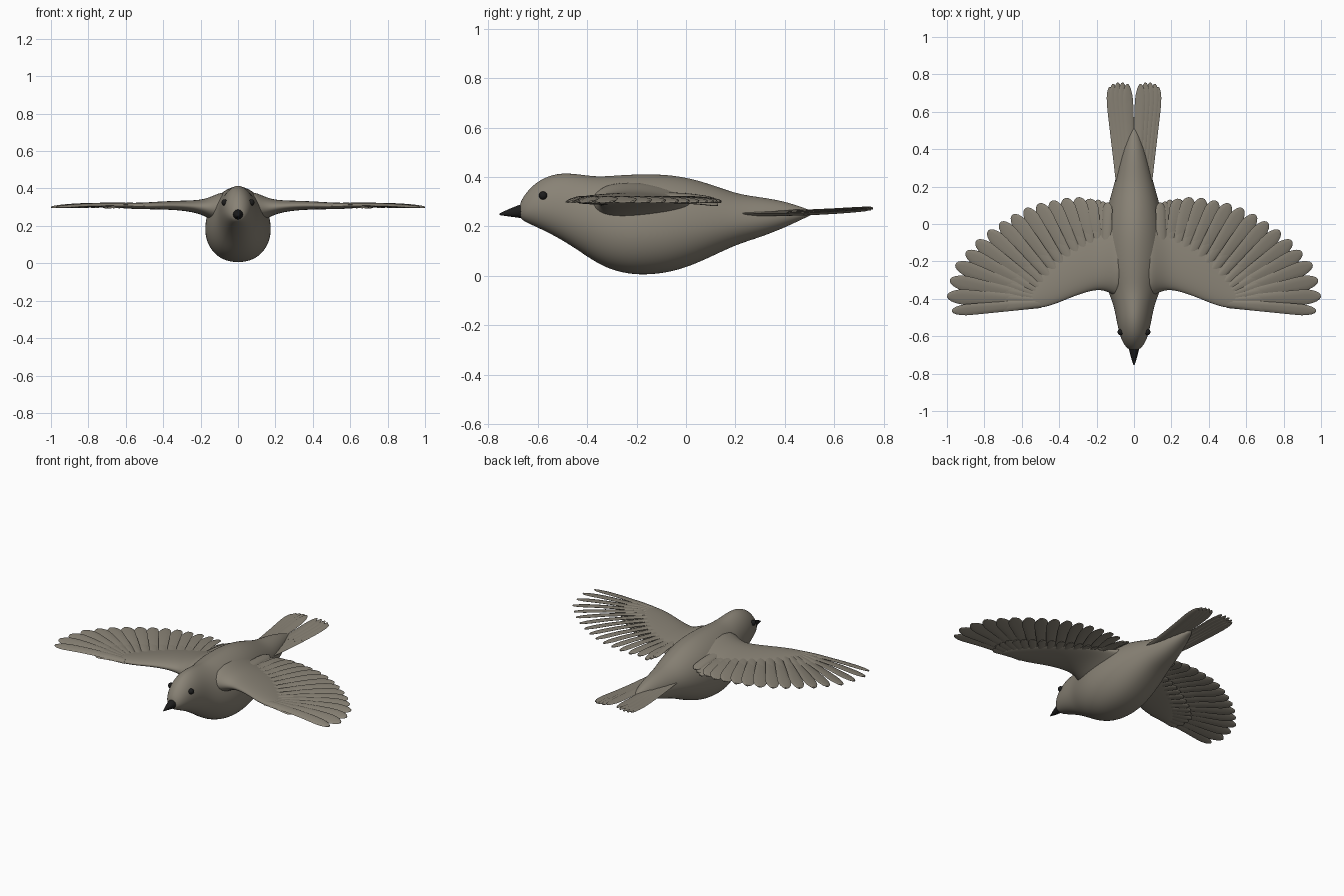
import bpy, bmesh, math
from mathutils import Vector

cube = bpy.data.objects.get("Cube")
if cube:
    bpy.data.objects.remove(cube)


def material(name, rgb):
    m = bpy.data.materials.new(name)
    m.use_nodes = True
    m.diffuse_color = (*rgb, 1)
    m.node_tree.nodes["Principled BSDF"].inputs["Base Color"].default_value = (*rgb, 1)
    return m


plumage = material("grey brown plumage", (0.25, 0.225, 0.18))
dark = material("near black horn", (0.012, 0.012, 0.012))


def loft(bm, rings):
    """Skin a list of closed rings and cap both ends."""
    rows = [[bm.verts.new(p) for p in ring] for ring in rings]
    n = len(rows[0])
    for a, b in zip(rows, rows[1:]):
        for i in range(n):
            bm.faces.new((a[i], a[(i + 1) % n], b[(i + 1) % n], b[i]))
    bm.faces.new(rows[0])
    bm.faces.new(rows[-1])


def finish(name, bm, mat, subsurf=0, mirror=False, angle=60):
    bmesh.ops.recalc_face_normals(bm, faces=bm.faces)
    mesh = bpy.data.meshes.new(name)
    bm.to_mesh(mesh)
    bm.free()
    mesh.materials.append(mat)
    obj = bpy.data.objects.new(name, mesh)
    bpy.context.collection.objects.link(obj)
    bpy.ops.object.select_all(action="DESELECT")
    obj.select_set(True)
    bpy.context.view_layer.objects.active = obj
    bpy.ops.object.shade_smooth_by_angle(angle=math.radians(angle))
    if mirror:
        obj.modifiers.new("Mirror", "MIRROR").use_mirror_merge = False
    if subsurf:
        s = obj.modifiers.new("Subdivision", "SUBSURF")
        s.levels = s.render_levels = subsurf
    return obj


def angles(n):
    return [2 * math.pi * i / n for i in range(n)]


def along(points, t):
    """Point at fraction t of an evenly divided polyline."""
    f = t * (len(points) - 1)
    i = min(int(f), len(points) - 2)
    return Vector(points[i]).lerp(Vector(points[i + 1]), f - i)


def feather(bm, base, tip, root_w, tip_w, thick=0.007, roll=0.0, bow=0.0):
    """Thin rounded blade, widening to a round tip, rolled about its shaft."""
    base, tip = Vector(base), Vector(tip)
    d = (tip - base).normalized()
    side = d.cross(Vector((0, 0, 1))).normalized()
    up = side.cross(d)
    side, up = (side * math.cos(roll) + up * math.sin(roll),
                up * math.cos(roll) - side * math.sin(roll))
    rings = []
    for t in (0, 0.2, 0.4, 0.6, 0.75, 0.84, 0.9, 0.95, 0.98, 0.997):
        w = root_w + (tip_w - root_w) * min(1, t / 0.8)
        if t > 0.8:
            w *= math.sqrt(1 - ((t - 0.8) / 0.2) ** 2)
        c = base.lerp(tip, t) + Vector((0, 0, bow * math.sin(math.pi * t)))
        h = thick * (1 - 0.5 * t)
        rings.append([c + side * w * math.cos(a) + up * h * math.sin(a) for a in angles(10)])
    loft(bm, rings)


# Body: y, underside z, top z, half width
body = [(-0.675, 0.235, 0.29, 0.024), (-0.65, 0.217, 0.335, 0.052),
        (-0.60, 0.195, 0.388, 0.076), (-0.52, 0.155, 0.42, 0.094),
        (-0.44, 0.105, 0.415, 0.108), (-0.36, 0.048, 0.403, 0.14),
        (-0.28, 0.014, 0.41, 0.166), (-0.19, 0.0, 0.415, 0.18),
        (-0.08, 0.008, 0.414, 0.176), (0.02, 0.038, 0.398, 0.16),
        (0.12, 0.085, 0.366, 0.135), (0.21, 0.128, 0.332, 0.108),
        (0.30, 0.155, 0.32, 0.086), (0.40, 0.195, 0.303, 0.058),
        (0.48, 0.234, 0.274, 0.028), (0.515, 0.25, 0.262, 0.01)]
bm = bmesh.new()
rings = []
for y, lo, hi, w in body:
    mid = lo + (hi - lo) * 0.44
    ring = []
    for a in angles(20):
        c, s = math.cos(a), math.sin(a)
        # full belly, narrower back
        power = 0.88 if s < 0 else 1.12
        x = w * math.copysign(abs(c) ** power, c)
        ring.append((x, y, mid + s * ((hi - mid) if s > 0 else (mid - lo))))
    rings.append(ring)
loft(bm, rings)
finish("body", bm, plumage, subsurf=2, angle=180)

# Beak
bm = bmesh.new()
loft(bm, [[(r * math.cos(a), y, z + r * math.sin(a)) for a in angles(12)]
          for y, z, r in ((-0.645, 0.262, 0.03), (-0.675, 0.261, 0.026),
                          (-0.72, 0.255, 0.014), (-0.755, 0.249, 0.003))])
finish("beak", bm, dark)

# Eyes
bm = bmesh.new()
bmesh.ops.create_uvsphere(bm, u_segments=16, v_segments=10, radius=0.017)
bmesh.ops.translate(bm, verts=bm.verts, vec=(0.071, -0.578, 0.325))
finish("eyes", bm, dark, mirror=True)

# Wing arms: x, leading y, trailing y, centre z, half thickness; flared into the body
arm = [(0.05, -0.42, 0.08, 0.298, 0.095), (0.12, -0.375, 0.03, 0.293, 0.072),
       (0.18, -0.352, -0.01, 0.298, 0.042), (0.25, -0.365, -0.05, 0.306, 0.029),
       (0.35, -0.40, -0.12, 0.31, 0.023), (0.46, -0.448, -0.20, 0.308, 0.019),
       (0.56, -0.455, -0.30, 0.306, 0.015), (0.64, -0.46, -0.39, 0.304, 0.009)]
bm = bmesh.new()
loft(bm, [[(x, (f + b) / 2 + (b - f) / 2 * math.cos(a),
            z + h * math.sin(a) * (1 - 0.35 * math.cos(a))) for a in angles(16)]
          for x, f, b, z, h in arm])
finish("wing_arms", bm, plumage, subsurf=2, mirror=True, angle=180)

# Flight feathers fan from the arm out to the scalloped wing edge
tips = [(0.975, -0.465), (1.0, -0.385), (0.985, -0.30), (0.955, -0.215), (0.90, -0.15),
        (0.845, -0.09), (0.78, -0.035), (0.715, 0.01), (0.65, 0.05), (0.58, 0.085),
        (0.51, 0.11), (0.44, 0.125), (0.37, 0.138), (0.30, 0.143), (0.24, 0.135)]
roots = [(0.50, -0.425), (0.52, -0.39), (0.48, -0.35), (0.38, -0.28), (0.28, -0.20), (0.19, -0.14)]
flight, coverts = bmesh.new(), bmesh.new()
for i, (x, y) in enumerate(tips):
    t = i / (len(tips) - 1)
    r = along(roots, t)
    base = Vector((r.x, r.y, 0.308))
    tip = Vector((x, y, 0.30))
    width = 0.031 if i == 0 else 0.042
    feather(flight, base, tip, 0.025, width, 0.008, math.radians(-13), 0.01)
    # Shorter feathers over and under the quill bases
    for lift, reach in ((0.009, 0.5), (-0.007, 0.42)):
        end = base.lerp(tip, reach) + Vector((0, 0, lift))
        feather(coverts, base + Vector((0, 0, lift * 0.6)), end, 0.02, 0.026,
                0.007, math.radians(-10), 0.004)
finish("flight_feathers", flight, plumage, mirror=True)
finish("covert_feathers", coverts, plumage, mirror=True)

# Small inner feathers folded beside the body
bm = bmesh.new()
for x, z, end in ((0.15, 0.325, 0.115), (0.175, 0.312, 0.12), (0.20, 0.303, 0.13)):
    feather(bm, (x, -0.10, z), (x - 0.01, end, z - 0.015), 0.03, 0.027, 0.011,
            math.radians(-15), 0.006)
finish("inner_wing_feathers", bm, plumage, mirror=True)

# Tail: two fans with a notch between them
bm = bmesh.new()
for i, (x, y) in enumerate(((0.036, 0.75), (0.062, 0.757), (0.088, 0.757),
                            (0.112, 0.75), (0.128, 0.735))):
    feather(bm, (0.012 + 0.014 * i, 0.18, 0.262 - 0.003 * i), (x, y, 0.278 - 0.003 * i),
            0.024, 0.028, 0.007, math.radians(8), -0.008)
finish("tail_feathers", bm, plumage, mirror=True)
